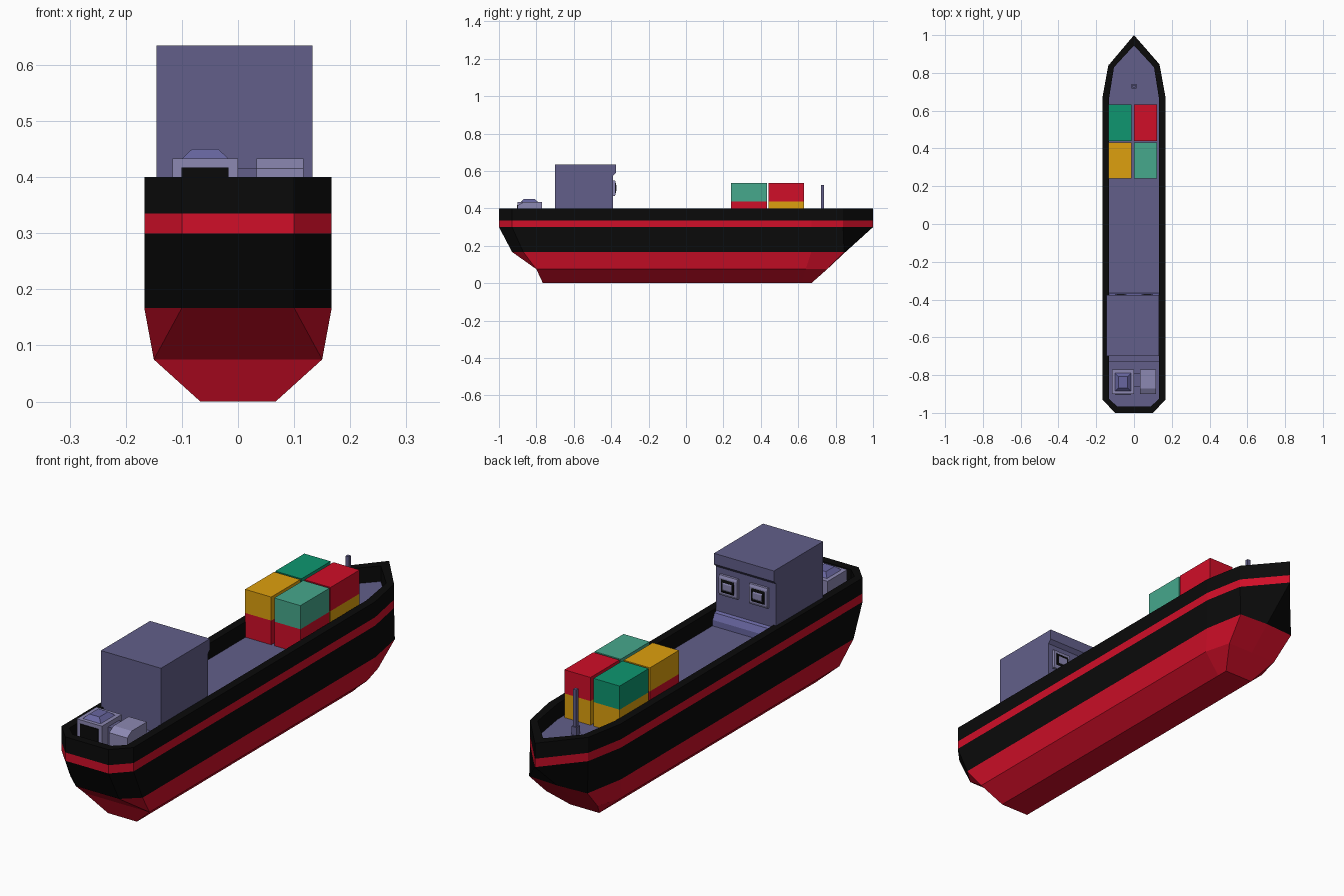
import bpy, bmesh

if "Cube" in bpy.data.objects:
    bpy.data.objects.remove(bpy.data.objects["Cube"])


def mat(name, r, g, b):
    m = bpy.data.materials.new(name)
    lin = [(c / 255 / 12.92) if c < 11 else ((c / 255 + 0.055) / 1.055) ** 2.4 for c in (r, g, b)]
    m.diffuse_color = (*lin, 1)
    m.use_nodes = True
    m.node_tree.nodes["Principled BSDF"].inputs["Base Color"].default_value = m.diffuse_color
    return m


BLACK = mat("black", 10, 10, 10)
RED = mat("red", 208, 14, 40)
GREY = mat("slate", 98, 95, 138)
LIGHT = mat("pale_slate", 140, 136, 178)
BLUE = mat("blue_slate", 104, 102, 160)
GREEN = mat("green", 14, 150, 112)
TEAL = mat("teal", 70, 168, 140)
YELLOW = mat("yellow", 222, 160, 14)


def finish(bm, name, *mats):
    bmesh.ops.remove_doubles(bm, verts=bm.verts, dist=1e-5)
    bmesh.ops.recalc_face_normals(bm, faces=bm.faces)
    me = bpy.data.meshes.new(name)
    bm.to_mesh(me)
    bm.free()
    for m in mats:
        me.materials.append(m)
    ob = bpy.data.objects.new(name, me)
    bpy.context.collection.objects.link(ob)
    return ob


def box(name, x, y, z, m, inset=0):
    """Box from ranges; inset narrows the top on all sides."""
    bm = bmesh.new()
    bmesh.ops.create_cube(bm, size=1)
    for v in bm.verts:
        t = inset if v.co.z > 0 else 0
        v.co = [r[1] - (t if i < 2 else 0) if c > 0 else r[0] + (t if i < 2 else 0)
                for i, (c, r) in enumerate(zip(v.co, (x, y, z)))]
    return finish(bm, name, m)


def extrude_x(name, profile, x0, x1, m):
    """Side profile (y, z) extruded across the ship."""
    bm = bmesh.new()
    f = bm.faces.new([bm.verts.new((x0, y, z)) for y, z in profile])
    ext = bmesh.ops.extrude_face_region(bm, geom=[f])["geom"]
    bmesh.ops.translate(bm, vec=(x1 - x0, 0, 0),
                        verts=[v for v in ext if isinstance(v, bmesh.types.BMVert)])
    return finish(bm, name, m)


# Hull: half outlines from stern to bow, mirrored and lofted upwards
outer = [(.1, -1), (.167, -.93), (.167, .67), (.135, .84), (0, 1)]
inner = [(.09, -.965), (.133, -.925), (.133, .66), (.106, .83), (0, .945)]
DECK = .335
rings = [
    (0, [(.067, -.765), (.067, -.765), (.067, .62), (.067, .67), (0, .67)], None),
    (.075, [(.15, -.8), (.15, -.8), (.15, .64), (.12, .755), (0, .755)], 1),
    (.167, [(.1, -.93), (.167, -.87), (.167, .67), (.135, .845), (0, .853)], 1),
    (.3, outer, 0), (.335, outer, 1), (.4, outer, 0), (.4, inner, 0), (DECK, inner, 0)]
bm = bmesh.new()
loops = []
for z, half, _ in rings:
    pts = half + [(-x, y) for x, y in half[-2::-1]]
    loops.append([bm.verts.new((x, y, z)) for x, y in pts])
n = len(loops[0])
for a, b, (_, _, mi) in zip(loops, loops[1:], rings[1:]):
    for i in range(n):
        j = (i + 1) % n
        bm.faces.new((a[i], a[j], b[j], b[i])).material_index = mi
bm.faces.new(loops[0]).material_index = 1
bm.faces.new(loops[-1]).material_index = 2
bmesh.ops.dissolve_degenerate(bm, dist=1e-5, edges=bm.edges)
finish(bm, "hull", BLACK, RED, GREY)

# Deck house with overhanging roof edge and base ledges
extrude_x("deck_house", [(-.70, DECK), (-.70, .635), (-.375, .635), (-.375, .59),
                         (-.39, .575), (-.39, DECK)], -.145, .133, GREY)
extrude_x("house_front_ledge", [(-.39, DECK), (-.39, .39), (-.378, .385), (-.365, .36),
                                (-.365, DECK)], -.132, .132, BLUE)
box("house_rear_ledge", (-.132, .132), (-.73, -.70), (DECK, .36), GREY)

# Windows on the house front
for side, x in (("right", .07), ("left", -.07)):
    for part, h, y1, m in (("frame", .042, -.376, LIGHT), ("recess", .030, -.373, BLACK),
                           ("pane", .021, -.371, LIGHT)):
        extrude_x(f"window_{part}_{side}",
                  [(-.392, .508 - h), (y1 - .004, .508 - h), (y1, .518 - h),
                   (y1, .498 + h), (y1 - .004, .508 + h), (-.392, .508 + h)],
                  x - h, x + h, m)

# Container stacks: (x start, y start, lower, upper)
for i, (x, y, low, top) in enumerate([(-.135, .44, YELLOW, GREEN), (0, .44, YELLOW, RED),
                                      (-.135, .24, RED, YELLOW), (0, .24, RED, TEAL)]):
    xr, yr = (x, x + .121), (y, y + .192)
    box(f"container_lower_{i}", xr, yr, (DECK, .436), low)
    box(f"container_upper_{i}", xr, yr, (.436, .535), top)

# Bow mast
box("mast_base", (-.012, .012), (.718, .742), (DECK, .37), GREY)
box("mast_pole", (-.007, .007), (.723, .737), (.37, .525), GREY)

# Stern hatch with dark opening and tapered cap
box("stern_hatch", (-.117, 0), (-.90, -.77), (DECK, .433), LIGHT)
box("hatch_opening", (-.101, -.017), (-.903, -.89), (.352, .417), BLACK)
box("hatch_cap", (-.1, -.017), (-.885, -.79), (.433, .45), BLUE, .018)

# Stern locker with sloped front, joined by a low link
extrude_x("stern_locker", [(-.90, DECK), (-.90, .415), (-.87, .433), (-.77, .433),
                           (-.77, DECK)], .033, .117, LIGHT)
box("locker_link", (-.002, .035), (-.86, -.79), (DECK, .415), GREY)
